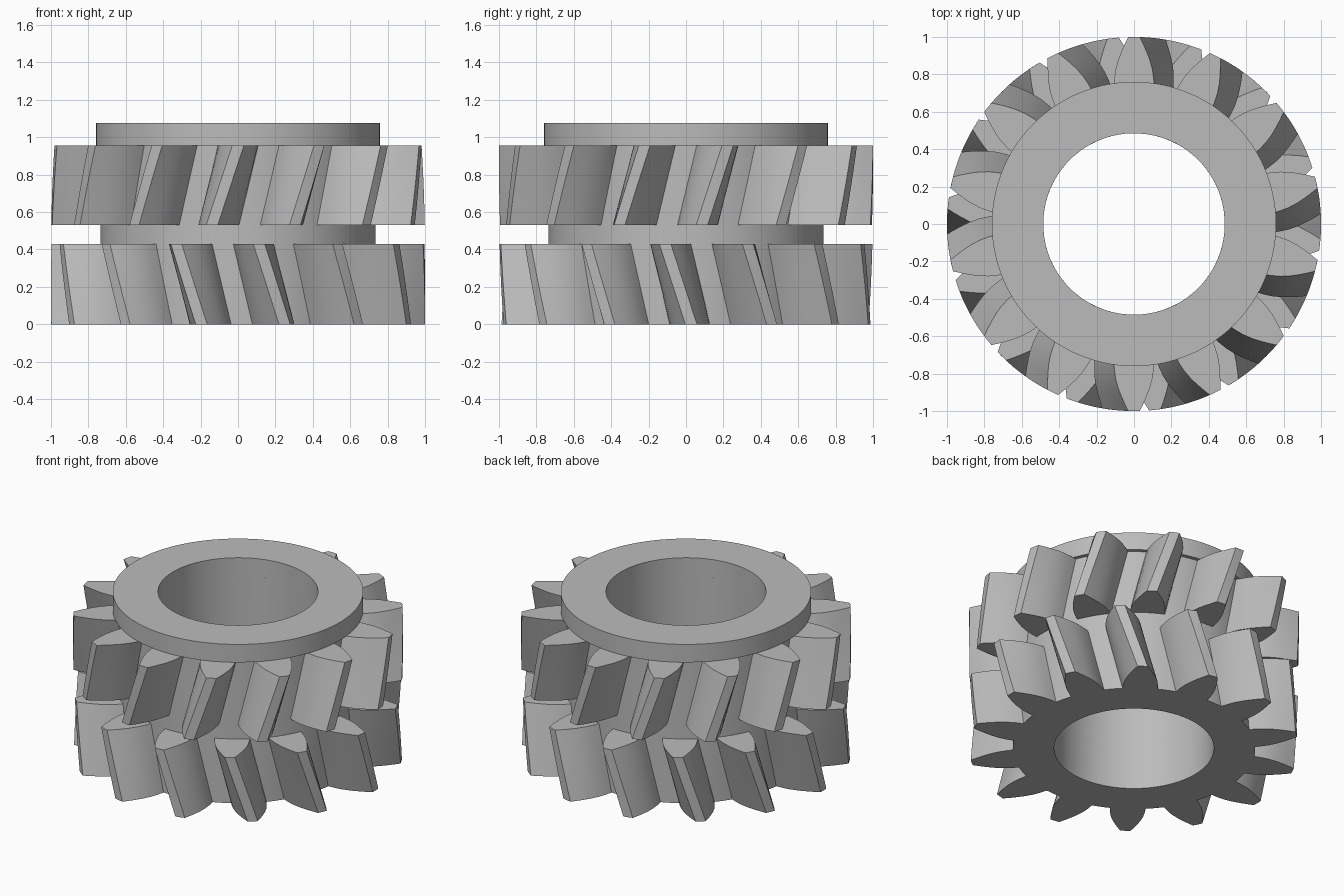
import bpy, bmesh
from math import sin, cos, radians, pi, degrees

cube = bpy.data.objects.get("Cube")
if cube:
    bpy.data.objects.remove(cube, do_unlink=True)

TEETH = 14
PITCH = 360 / TEETH
BORE, ROOT, COLLAR = 0.485, 0.735, 0.76
TWIST = 8.0

steel = bpy.data.materials.new("grey_steel")
steel.use_nodes = True
colour = (0.5, 0.5, 0.5, 1)
steel.diffuse_color = colour
steel.node_tree.nodes["Principled BSDF"].inputs["Base Color"].default_value = colour


def circle(radius, count=168):
    return [(radius, 360 * i / count) for i in range(count)]


def gear_outline():
    # half of a tooth, root to tip: radius and half width
    flank = [(ROOT, 0.108), (0.78, 0.106), (0.83, 0.099), (0.88, 0.085),
             (0.92, 0.069), (0.96, 0.051), (1.0, 0.031)]
    half = [(r, degrees(w / r)) for r, w in flank]
    edge = half[0][1]
    gap = PITCH - 2 * edge
    tooth = [(r, -a) for r, a in half] + [(1.0, 0)]
    tooth += [(r, a) for r, a in reversed(half)]
    tooth += [(ROOT, edge + gap * k / 4) for k in (1, 2, 3)]
    return [(r, a + t * PITCH) for t in range(TEETH) for r, a in tooth]


def ring_part(name, outline, z0, z1, turn0=0, turn1=0, steps=1):
    """Bored solid with a given outline, turned steadily from bottom to top."""
    bm = bmesh.new()
    outer, inner = [], []
    for s in range(steps + 1):
        f = s / steps
        z = z0 + (z1 - z0) * f
        turn = turn0 + (turn1 - turn0) * f
        for loops, bore in ((outer, False), (inner, True)):
            loop = []
            for r, a in outline:
                r = BORE if bore else r
                t = radians(a + turn)
                loop.append(bm.verts.new((r * cos(t), r * sin(t), z)))
            loops.append(loop)
    n = len(outline)
    for i in range(n):
        j = (i + 1) % n
        for s in range(steps):
            a, b = outer[s], outer[s + 1]
            bm.faces.new((a[i], a[j], b[j], b[i]))
            a, b = inner[s], inner[s + 1]
            bm.faces.new((a[j], a[i], b[i], b[j]))
        a, b = outer[-1], inner[-1]
        bm.faces.new((a[i], a[j], b[j], b[i]))
        a, b = outer[0], inner[0]
        bm.faces.new((a[j], a[i], b[i], b[j]))
    mesh = bpy.data.meshes.new(name)
    bm.to_mesh(mesh)
    bm.free()
    mesh.materials.append(steel)
    ob = bpy.data.objects.new(name, mesh)
    bpy.context.collection.objects.link(ob)
    bpy.ops.object.select_all(action='DESELECT')
    ob.select_set(True)
    bpy.context.view_layer.objects.active = ob
    bpy.ops.object.shade_smooth_by_angle(angle=radians(30))
    return ob


# Two opposed helical gears with a spacer between and a collar on top
teeth = gear_outline()
phase = -90 + PITCH / 4
ring_part("lower_gear", teeth, 0, 0.43, phase + TWIST, phase, 6)
ring_part("spacer", circle(ROOT), 0.43, 0.53)
ring_part("upper_gear", teeth, 0.53, 0.955, -90 - TWIST, -90, 6)
ring_part("collar", circle(COLLAR), 0.955, 1.075)
